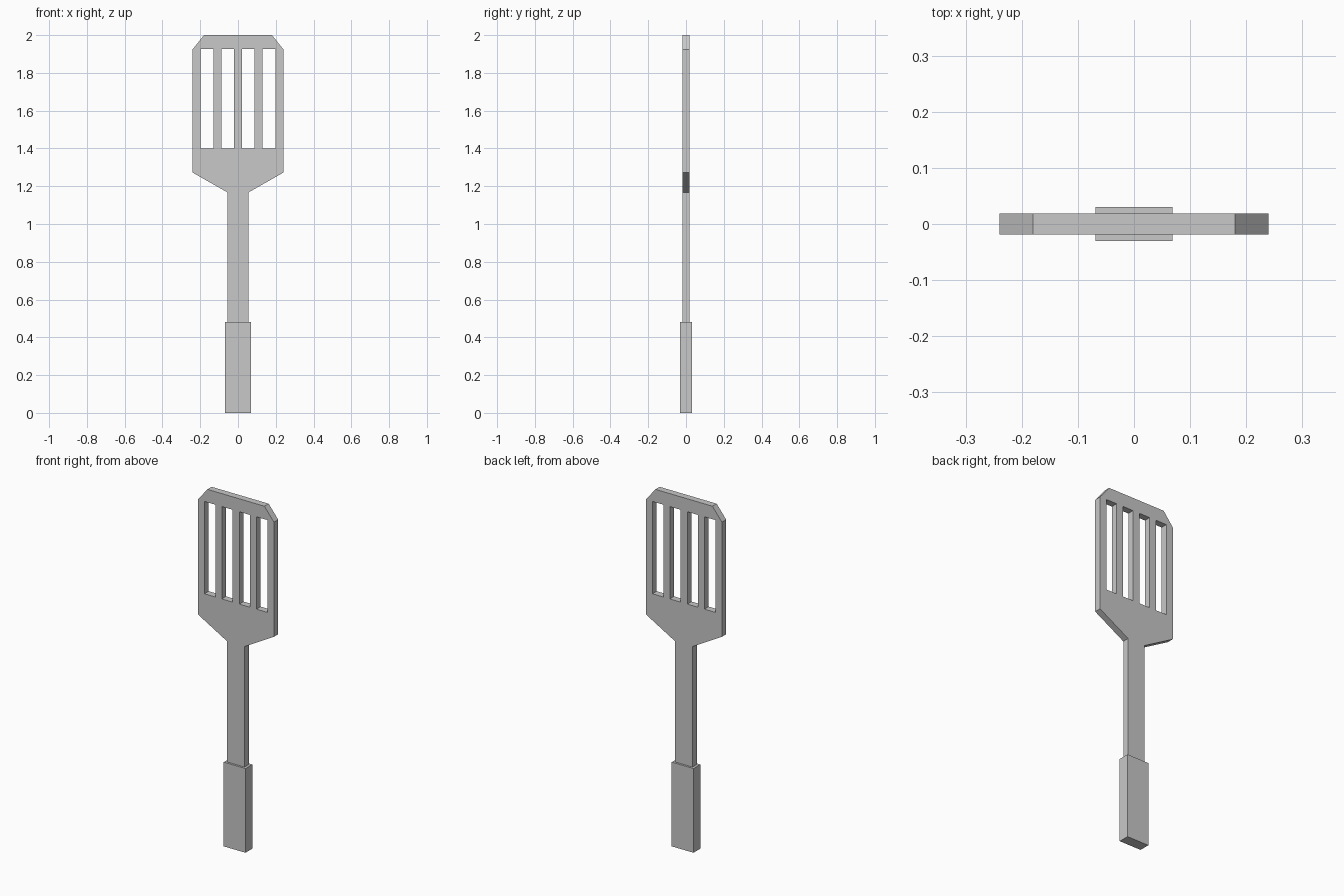
import bpy
import bmesh
import math

if "Cube" in bpy.data.objects:
    bpy.data.objects.remove(bpy.data.objects["Cube"])

grey = bpy.data.materials.new("light grey")
grey.diffuse_color = (0.58, 0.58, 0.58, 1)
grey.use_nodes = True
grey.node_tree.nodes["Principled BSDF"].inputs["Base Color"].default_value = grey.diffuse_color


def add_loop(curve, points):
    """Closed straight-edged outline in the curve's own x, y plane."""
    spline = curve.splines.new('POLY')
    spline.points.add(len(points) - 1)
    for p, (x, z) in zip(spline.points, points):
        p.co = (x, z, 0, 1)
    spline.use_cyclic_u = True


# Blade and shaft: one flat plate, half profile mirrored about x = 0
half = [(0.055, 0.45), (0.055, 1.167), (0.24, 1.272), (0.24, 1.925), (0.18, 2.0)]
outline = half + [(-x, z) for x, z in reversed(half)]

plate = bpy.data.curves.new("blade_and_shaft", 'CURVE')
plate.dimensions = '2D'
plate.fill_mode = 'BOTH'
plate.extrude = 0.019
add_loop(plate, outline)

# Four slots as holes in the profile
for side in (-1, 1):
    for x0, x1 in ((0.022, 0.088), (0.13, 0.198)):
        a, b = sorted((side * x0, side * x1))
        add_loop(plate, [(a, 1.40), (a, 1.926), (b, 1.926), (b, 1.40)])

blade = bpy.data.objects.new("blade_and_shaft", plate)
bpy.context.collection.objects.link(blade)
blade.rotation_euler = (math.radians(90), 0, 0)
bpy.context.view_layer.objects.active = blade
blade.select_set(True)
bpy.ops.object.convert(target='MESH')
blade = bpy.context.object

# Weld the caps to the walls
bm = bmesh.new()
bm.from_mesh(blade.data)
bmesh.ops.remove_doubles(bm, verts=bm.verts, dist=0.0005)
bmesh.ops.recalc_face_normals(bm, faces=bm.faces)
for f in bm.faces:
    f.smooth = False
bm.to_mesh(blade.data)
bm.free()

# Grip: thicker block around the lower end of the shaft
bpy.ops.mesh.primitive_cube_add(size=1, location=(0, 0, 0.24))
grip = bpy.context.object
grip.name = "grip"
grip.scale = (0.137, 0.061, 0.48)

for obj in (blade, grip):
    obj.data.materials.clear()
    obj.data.materials.append(grey)
